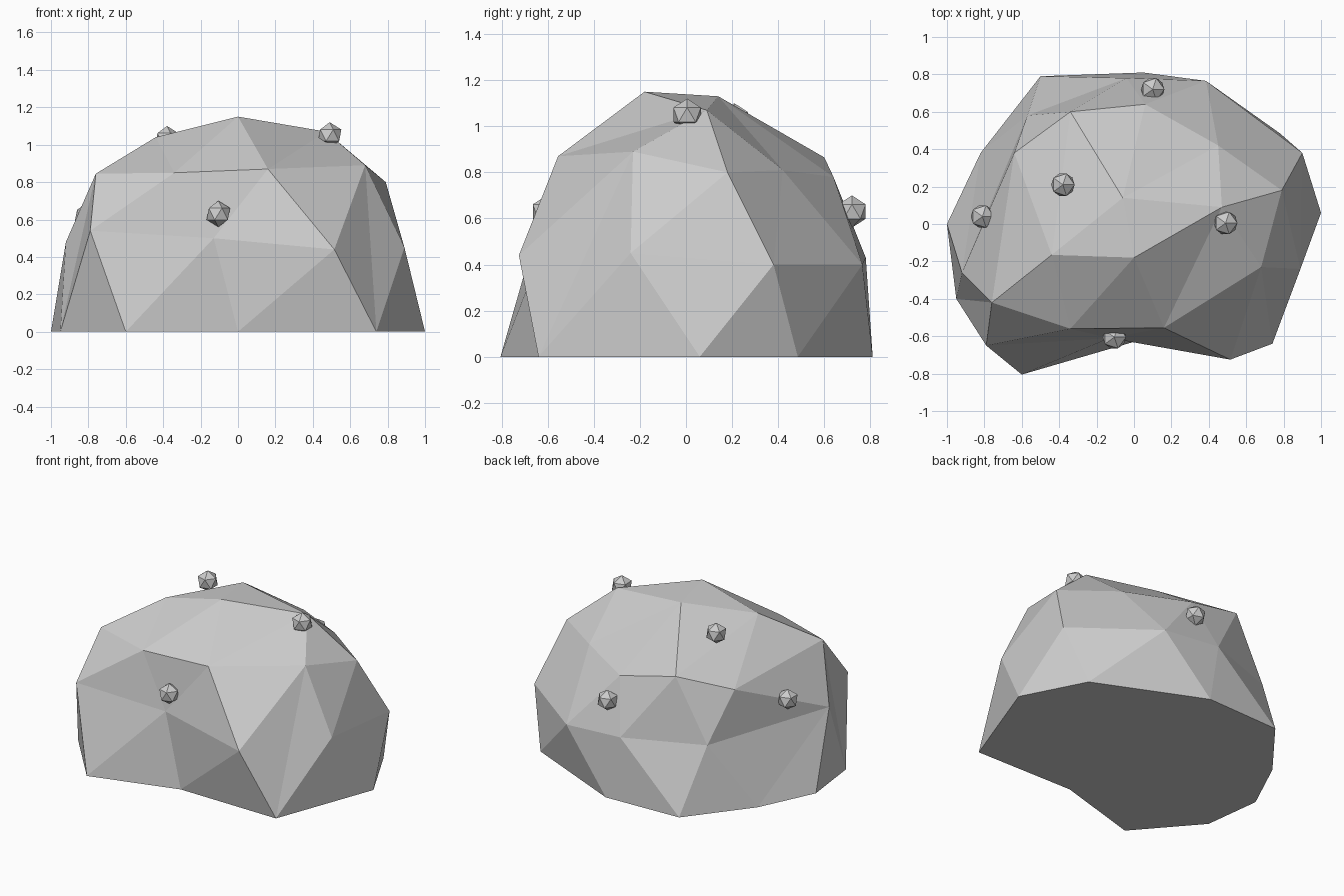
import bpy, bmesh

if "Cube" in bpy.data.objects:
    bpy.data.objects.remove(bpy.data.objects["Cube"])

# Boulder: faceted rings running from the peak down to the flat base
peak = (0, -.18, 1.15)
upper = [(-.34, -.56, .85), (-.44, -.165, 1.04), (-.06, .14, 1.13), (.47, .09, 1.07), (.16, -.555, .87)]
middle = [(-.79, -.65, .54), (-.76, -.42, .845), (-.64, .38, .77), (-.34, .60, .865), (.06, .64, .78),
          (.45, .42, .81), (.79, .18, .80), (.68, -.23, .89), (.515, -.725, .44), (-.13, -.61, .50)]
lower = [(-.95, -.40, 0), (-.92, -.26, .48), (-.57, .58, .44), (-.04, .78, .43), (.385, .765, .40),
         (.90, .38, .40), (.89, -.24, .45), (.74, -.64, 0), (0, -.63, 0), (-.60, -.805, 0)]
back_base = [(1, .06, 0), (.78, .485, 0), (.05, .81, 0), (-.50, .79, 0), (-.82, .38, 0), (-1, 0, 0)]

bm = bmesh.new()


def ring(points):
    return [bm.verts.new(p) for p in points]


top = bm.verts.new(peak)
r1, r2, r3, rb = ring(upper), ring(middle), ring(lower), ring(back_base)
for i in range(5):
    a, b = r1[i], r1[(i + 1) % 5]
    o, m, n = r2[2 * i], r2[2 * i + 1], r2[(2 * i + 2) % 10]
    for f in ((top, a, b), (a, o, m), (a, m, b), (b, m, n)):
        bm.faces.new(f)
for i in range(10):
    j = (i + 1) % 10
    bm.faces.new((r2[i], r3[i], r2[j]))
    bm.faces.new((r2[j], r3[i], r3[j]))

# Skirt where the back of the stone meets the ground
skirt = r3[6:0:-1]
foot = [r3[7]] + rb + [r3[0]]
for i, v in enumerate(skirt):
    bm.faces.new((v, foot[i], foot[i + 1]))
    if i < 5:
        bm.faces.new((v, foot[i + 1], skirt[i + 1]))
bm.faces.new((skirt[-1], foot[6], foot[7]))
bm.faces.new(foot + [r3[9], r3[8]])
bmesh.ops.recalc_face_normals(bm, faces=bm.faces)
mesh = bpy.data.meshes.new("boulder")
bm.to_mesh(mesh)
bm.free()
bpy.context.collection.objects.link(bpy.data.objects.new("boulder", mesh))

# Small knobs set into the surface
for p in [(-.105, -.605, .63), (.49, .005, 1.05), (-.38, .21, 1.03), (.10, .72, .63), (-.81, .04, .62)]:
    bpy.ops.mesh.primitive_ico_sphere_add(subdivisions=1, radius=.07, location=p)
    bpy.context.object.name = "knob"
